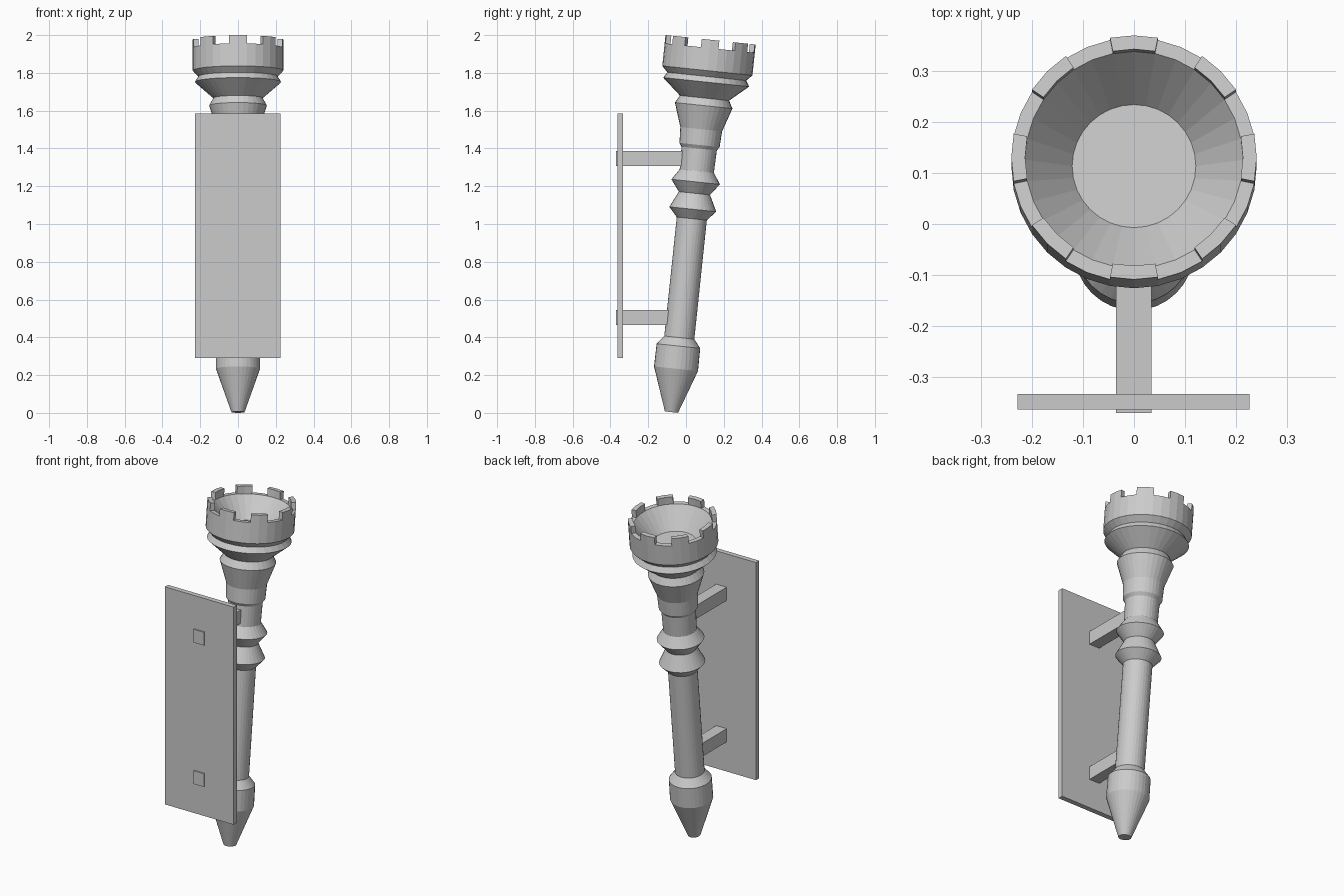
import bpy, bmesh, math
from mathutils import Matrix, Vector

if "Cube" in bpy.data.objects:
    bpy.data.objects.remove(bpy.data.objects["Cube"])

SEG = 32
TILT = Matrix.Translation((0, -0.077, 0.004)) @ Matrix.Rotation(math.radians(-6), 4, 'X')


def finish(bm, name):
    bmesh.ops.recalc_face_normals(bm, faces=bm.faces)
    mesh = bpy.data.meshes.new(name)
    bm.to_mesh(mesh)
    bm.free()
    obj = bpy.data.objects.new(name, mesh)
    bpy.context.collection.objects.link(obj)
    return obj


def box(name, lo, hi):
    lo, hi = Vector(lo), Vector(hi)
    bm = bmesh.new()
    bmesh.ops.create_cube(bm, size=1)
    for v in bm.verts:
        v.co = (lo + hi) / 2 + v.co * (hi - lo)
    return finish(bm, name)


def lathe(bm, profile):
    """Revolve (radius, height) points; cap both ends; return face bands."""
    rings = [[bm.verts.new((r * math.cos(i * math.tau / SEG),
                            r * math.sin(i * math.tau / SEG), h))
              for i in range(SEG)] for r, h in profile]
    bands = [[bm.faces.new((a[i], a[(i + 1) % SEG], b[(i + 1) % SEG], b[i]))
              for i in range(SEG)] for a, b in zip(rings, rings[1:])]
    bm.faces.new(rings[0][::-1])
    bm.faces.new(rings[-1])
    return bands


# Torch: turned handle, flared cup and hollow bowl
outer = [(0.035, 0), (0.117, 0.231), (0.116, 0.352), (0.08, 0.397),
         (0.08, 1.03), (0.125, 1.08), (0.083, 1.165), (0.129, 1.226),
         (0.091, 1.284), (0.094, 1.403), (0.107, 1.422), (0.111, 1.506),
         (0.153, 1.632), (0.131, 1.672), (0.229, 1.757), (0.21, 1.787),
         (0.24, 1.818), (0.24, 1.938)]
inner = [(0.213, 1.938), (0.121, 1.82)]
bm = bmesh.new()
bands = lathe(bm, outer + inner)

# Eight battlements raised from the rim
rim = bands[len(outer) - 1]
raised = [f for i, f in enumerate(rim) if i % 4 in (0, 3)]
new = bmesh.ops.extrude_face_region(bm, geom=raised)["geom"]
bmesh.ops.delete(bm, geom=raised, context='FACES')
bmesh.ops.translate(bm, vec=(0, 0, 0.044),
                    verts=[g for g in new if isinstance(g, bmesh.types.BMVert)])
torch = finish(bm, "torch")
torch.data.transform(TILT)

# Wall plate and the two bars holding the torch
box("wall_plate", (-0.228, -0.363, 0.29), (0.226, -0.333, 1.585))
box("lower_bar", (-0.035, -0.37, 0.466), (0.034, -0.03, 0.545))
box("upper_bar", (-0.035, -0.37, 1.308), (0.034, 0.05, 1.387))
